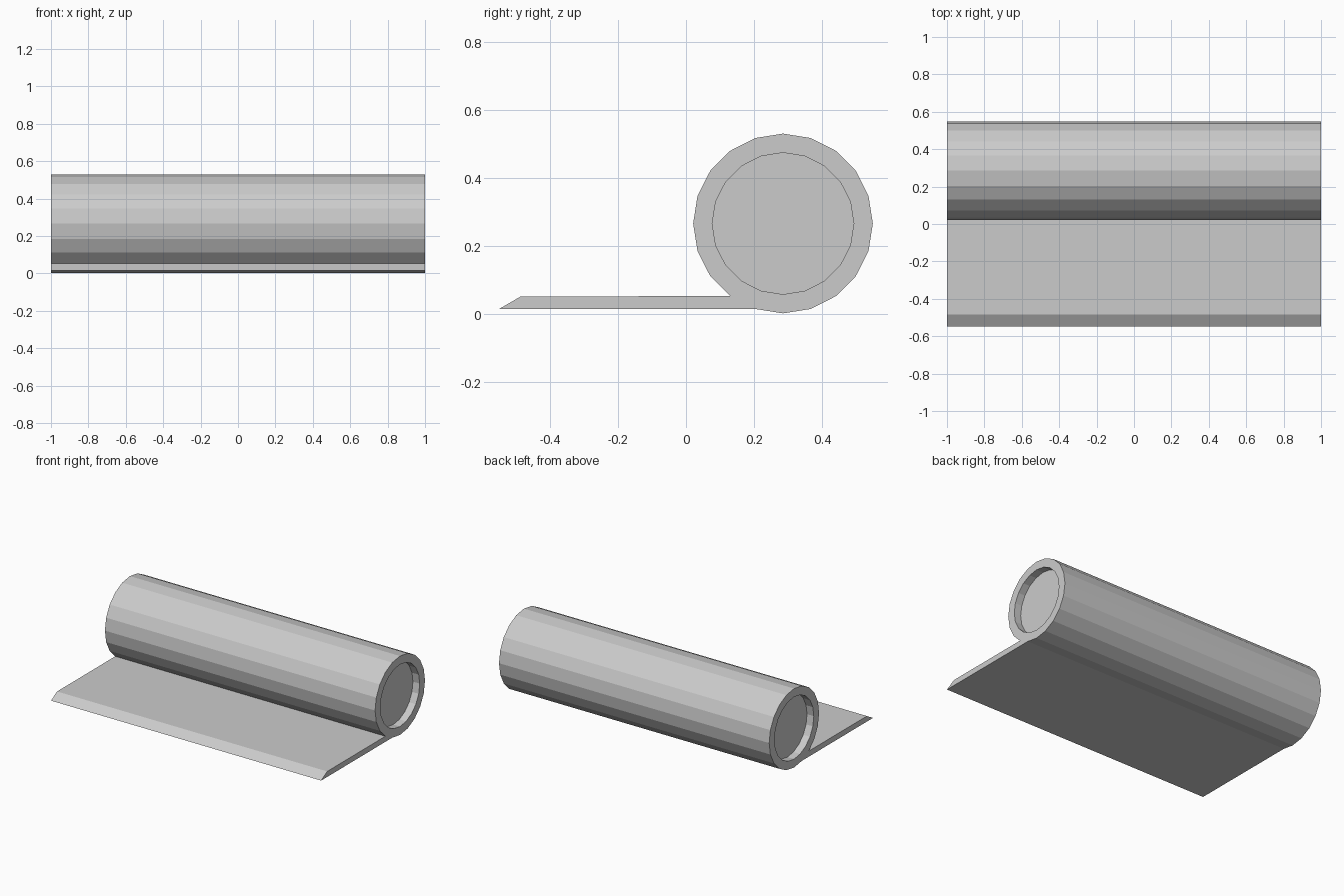
import bpy, bmesh
from math import pi
from mathutils import Matrix, Vector

if "Cube" in bpy.data.objects:
    bpy.data.objects.remove(bpy.data.objects["Cube"], do_unlink=True)

LENGTH, RADIUS, BORE, RECESS = 2.0, 0.264, 0.208, 0.05
CENTRE = Vector((0, 0.285, 0.266))

grey = bpy.data.materials.new("light grey")
grey.use_nodes = True
grey.diffuse_color = (0.6, 0.6, 0.6, 1)
grey.node_tree.nodes["Principled BSDF"].inputs["Base Color"].default_value = (0.6, 0.6, 0.6, 1)

bm = bmesh.new()


def extrude(face):
    return bmesh.ops.extrude_discrete_faces(bm, faces=[face])["faces"][0]


# Rolled part: a twenty-sided cylinder lying along x
bmesh.ops.create_cone(bm, cap_ends=True, segments=20, radius1=RADIUS,
                      radius2=RADIUS, depth=LENGTH,
                      matrix=Matrix.Translation(CENTRE) @ Matrix.Rotation(pi / 2, 4, "Y"))
bm.normal_update()

# Recessed ends: inset each cap, then push it inward
for cap in [f for f in bm.faces if len(f.verts) > 4]:
    side = 1 if cap.calc_center_median().x > 0 else -1
    rim = extrude(cap)
    for v in rim.verts:
        v.co.yz = CENTRE.yz + (v.co.yz - CENTRE.yz) * (BORE / RADIUS)
    floor = extrude(rim)
    for v in floor.verts:
        v.co.x -= side * RECESS

# Loose sheet: pull the low front facet out flat, with a bevelled leading edge
bm.normal_update()
tail_dir = Vector((0, -0.454, -0.891))
facet = max((f for f in bm.faces if len(f.verts) == 4 and f.calc_area() > 0.1),
            key=lambda f: f.normal.dot(tail_dir))
middle = facet.calc_center_median().z
sheet_end = extrude(facet)
for v in sheet_end.verts:
    v.co.y, v.co.z = (-0.485, 0.052) if v.co.z > middle else (-0.549, 0.015)

bmesh.ops.recalc_face_normals(bm, faces=bm.faces)
mesh = bpy.data.meshes.new("rolled_mat")
bm.to_mesh(mesh)
bm.free()
mesh.materials.append(grey)
bpy.context.collection.objects.link(bpy.data.objects.new("rolled_mat", mesh))
